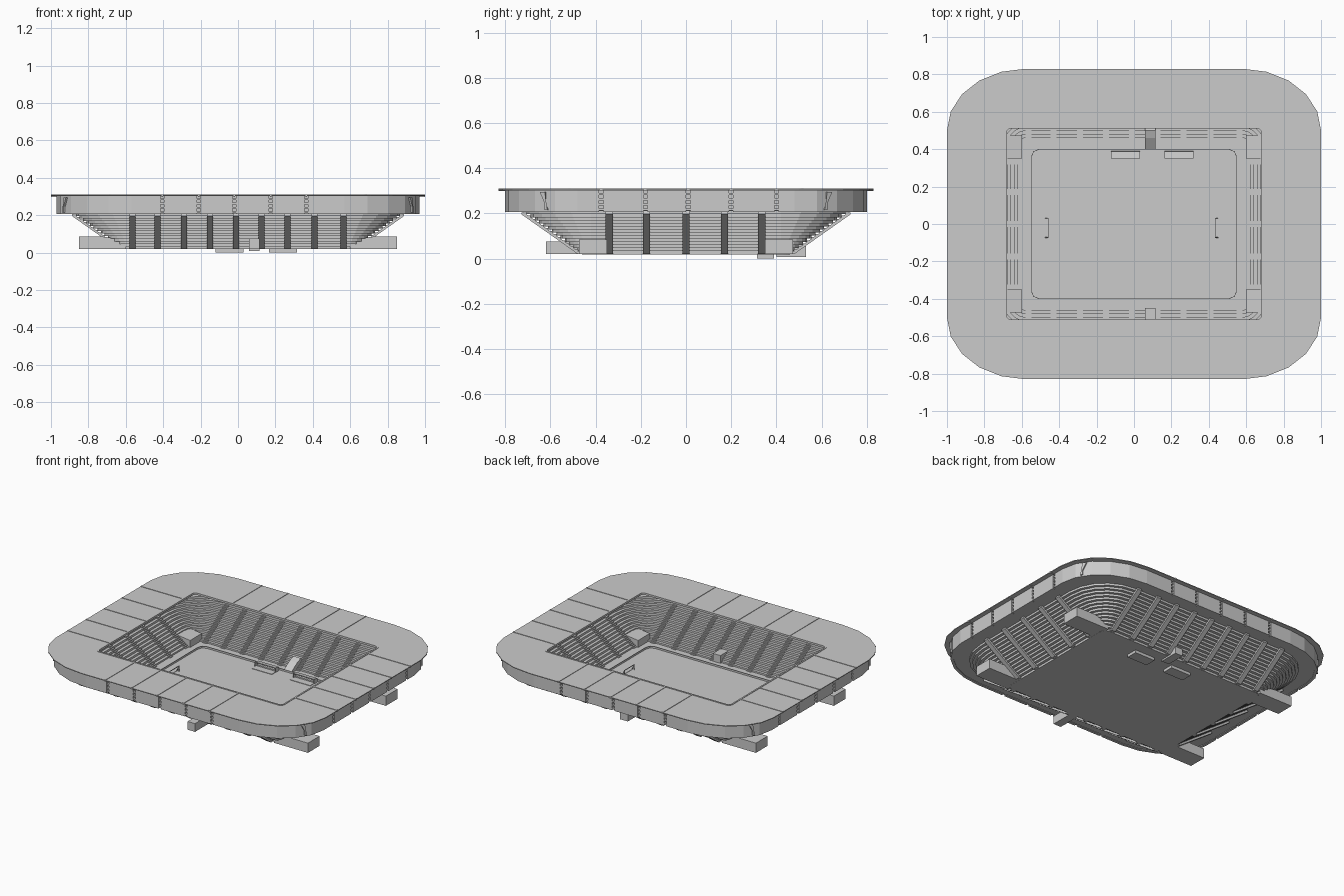
import bpy, bmesh
from math import sin, cos, pi

if "Cube" in bpy.data.objects:
    bpy.data.objects.remove(bpy.data.objects["Cube"])

RIBS_X = [-.405, -.21, -.02, .175, .365]      # roof ribs on front/back
RIBS_Y = [-.375, -.18, .01, .2, .4]           # roof ribs on the sides
AISLES_X = [-.565, -.43, -.29, -.15, -.01, .125, .265, .41, .565]
AISLES_Y = [-.34, -.175, 0, .17, .335]
CX, CY, FLOOR, DECK = .58, .42, .02, .21
ROWS, R0, R1 = 14, .04, .305
DR, DZ = (R1 - R0) / ROWS, (DECK - FLOOR) / ROWS


def finish(name, bm, recalc=True):
    if recalc:
        bmesh.ops.recalc_face_normals(bm, faces=bm.faces)
    me = bpy.data.meshes.new(name)
    bm.to_mesh(me)
    bm.free()
    ob = bpy.data.objects.new(name, me)
    bpy.context.collection.objects.link(ob)
    return ob


def loop(hx, hy, rx, ry, n=5):
    """Counter-clockwise rectangle with faceted corners."""
    pts = []
    for q, (sx, sy) in enumerate([(1, 1), (-1, 1), (-1, -1), (1, -1)]):
        for i in range(n + 1):
            a = (q + i / n) * pi / 2
            pts.append((sx * (hx - rx) + rx * cos(a), sy * (hy - ry) + ry * sin(a)))
    return pts


def skin(bm, loops, closed=False, cap=False):
    """Bridge a list of (points, z) loops."""
    rings = [[bm.verts.new((x, y, z)) for x, y in p] for p, z in loops]
    pairs = list(zip(rings, rings[1:]))
    if closed:
        pairs.append((rings[-1], rings[0]))
    for a, b in pairs:
        for i in range(len(a)):
            j = (i + 1) % len(a)
            bm.faces.new((a[i], a[j], b[j], b[i]))
    if cap:
        bm.faces.new(rings[0])
        bm.faces.new(rings[-1])


def prism(bm, profile, c, w, axis='y', sign=1):
    """Extrude a (distance from centre, z) profile sideways about c."""
    ends = []
    for t in (c - w, c + w):
        ends.append([bm.verts.new((t, sign * u, z) if axis == 'y' else (sign * u, t, z))
                     for u, z in profile])
    a, b = ends
    bm.faces.new(a)
    bm.faces.new(b)
    for i in range(len(a)):
        j = (i + 1) % len(a)
        bm.faces.new((a[i], a[j], b[j], b[i]))


def bar(bm, u0, u1, z0, z1, c, w, axis='y', sign=1):
    prism(bm, [(u0, z0), (u1, z0), (u1, z1), (u0, z1)], c, w, axis, sign)


def sides(xs, ys):
    """All positions on four sides: (axis, sign, position)."""
    return [('y', s, c) for s in (-1, 1) for c in xs] + [('x', s, c) for s in (-1, 1) for c in ys]


def row_loop(r):
    return loop(CX + r, CY + r, r, r)


# pitch slab
bm = bmesh.new()
skin(bm, [(row_loop(R0), FLOOR - .001), (row_loop(R0), FLOOR + .003)], cap=True)
finish("pitch", bm)

# low boards around the pitch
bm = bmesh.new()
o, i = loop(.55, .40, .04, .04, 2), loop(.547, .397, .038, .038, 2)
skin(bm, [(o, FLOOR), (o, .035), (i, .035), (i, FLOOR)], closed=True)
finish("pitch_boards", bm)

# stepped stands, then flat concourse out to the wall
bm = bmesh.new()
steps = [(row_loop(R0), FLOOR)]
for k in range(ROWS):
    steps += [(row_loop(R0 + k * DR), FLOOR + (k + 1) * DZ),
              (row_loop(R0 + (k + 1) * DR), FLOOR + (k + 1) * DZ)]
steps.append((loop(.96, .79, .39, .31), DECK))
skin(bm, steps)
finish("stands", bm)

# stairways through the stands, smooth on the underside
bm = bmesh.new()
for ax, s, c in sides(AISLES_X, AISLES_Y):
    base = CY if ax == 'y' else CX
    a, b = base + R0, base + R1
    prism(bm, [(a, FLOOR), (a + DR, FLOOR), (b + .004, DECK - DZ), (b, DECK)], c, .016, ax, s)
    for k in range(ROWS):
        u, z = a + k * DR, FLOOR + k * DZ
        bar(bm, u - DR / 2, u + DR / 2, z, z + DZ / 2, c, .016, ax, s)
finish("stairways", bm)

# outer wall with a slot at every roof rib
bm = bmesh.new()
HX, HY, G = .97, .80, .009
arc = loop(HX, HY, .40, .32)
path = arc[:6] + [(c + d, HY) for c in reversed(RIBS_X) for d in (G, -G)]
path += arc[6:12] + [(-HX, c + d) for c in reversed(RIBS_Y) for d in (G, -G)]
path += arc[12:18] + [(c + d, -HY) for c in RIBS_X for d in (-G, G)]
path += arc[18:] + [(HX, c + d) for c in RIBS_Y for d in (-G, G)]
lo = [bm.verts.new((x, y, DECK - .004)) for x, y in path]
hi = [bm.verts.new((x, y, .303)) for x, y in path]
for k in range(len(path)):
    j = (k + 1) % len(path)
    (x0, y0), (x1, y1) = path[k], path[j]
    if abs(abs(x1 - x0) + abs(y1 - y0) - 2 * G) > 1e-5:
        bm.faces.new((lo[k], lo[j], hi[j], hi[k]))
wall = finish("outer_wall", bm, recalc=False)
mod = wall.modifiers.new("thickness", 'SOLIDIFY')
mod.thickness, mod.offset = .018, -1

# ladder-like frames in the wall slots
bm = bmesh.new()
for ax, s, c in sides(RIBS_X, RIBS_Y):
    u = HY if ax == 'y' else HX
    bar(bm, u - .03, u - .022, DECK, .303, c, .012, ax, s)
    for z in (.212, .235, .258, .281):
        bar(bm, u - .022, u - .003, z, z + .009, c, .009, ax, s)
finish("slot_frames", bm)

# slanted slits on the four corners of the wall
bm = bmesh.new()
for sx in (-1, 1):
    for sy in (-1, 1):
        q = [(.921, .618, .215), (.928, .606, .215), (.921, .618, .295), (.908, .640, .295)]
        v = [bm.verts.new((sx * (x + d), sy * (y + d * .6), z)) for d in (0, .012) for x, y, z in q]
        for f in ((0, 1, 3, 2), (4, 5, 7, 6), (0, 1, 5, 4), (1, 3, 7, 5), (3, 2, 6, 7), (2, 0, 4, 6)):
            bm.faces.new([v[n] for n in f])
finish("corner_fins", bm)

# flat roof ring with a small rim round the opening
bm = bmesh.new()
o, i = loop(1, .83, .42, .33), loop(.685, .515, .02, .02)
skin(bm, [(o, .302), (o, .307), (i, .307), (i, .302)], closed=True)
finish("roof", bm)
bm = bmesh.new()
o, i = loop(.69, .52, .025, .025), loop(.68, .51, .02, .02)
skin(bm, [(o, .297), (o, .310), (i, .310), (i, .297)], closed=True)
finish("roof_inner_rim", bm)

# ribs across the roof
bm = bmesh.new()
for ax, s, c in sides(RIBS_X, RIBS_Y):
    u0, u1 = (.515, .829) if ax == 'y' else (.685, .999)
    bar(bm, u0, u1, .298, .310, c, .005, ax, s)
finish("roof_ribs", bm)

# corner tunnels with rising tops
bm = bmesh.new()
for s in (-1, 1):
    for c in (-.412, .412):
        prism(bm, [(.60, FLOOR), (.85, FLOOR), (.85, .085), (.72, .085), (.60, .07)], c, .062, 'x', s)
finish("corner_tunnels", bm)

# players' tunnels front and back
bm = bmesh.new()
prism(bm, [(.45, FLOOR), (.62, FLOOR), (.62, .075), (.45, .075)], .088, .028, 'y', -1)
prism(bm, [(.40, .008), (.53, .008), (.53, .055), (.50, .085), (.46, .07), (.40, .03)], .088, .028)
finish("centre_tunnels", bm)

# dugouts: back, roof, ends and bench
bm = bmesh.new()
for c in (-.045, .24):
    w = .075
    bar(bm, .315, .39, 0, .026, c, w)
    prism(bm, [(.382, .02), (.39, .02), (.388, .048), (.35, .055), (.35, .050), (.38, .044)], c, w)
    for e in (-w, w):
        prism(bm, [(.35, .02), (.39, .02), (.388, .048), (.35, .055)], c + e, .002)
    bar(bm, .362, .378, .02, .034, c, w - .006)
finish("dugouts", bm)

# goals: posts, crossbar and rear frame
bm = bmesh.new()
for s, u in ((-1, .457), (1, .432)):
    for e in (-.072, .031):
        bar(bm, u, u + .004, FLOOR, .06, e, .002, 'x', s)
        prism(bm, [(u, .06), (u + .004, .06), (u + .02, FLOOR), (u + .016, FLOOR)], e, .002, 'x', s)
    bar(bm, u, u + .004, .057, .061, -.02, .053, 'x', s)
    bar(bm, u + .016, u + .02, FLOOR, .025, -.02, .053, 'x', s)
finish("goals", bm)
